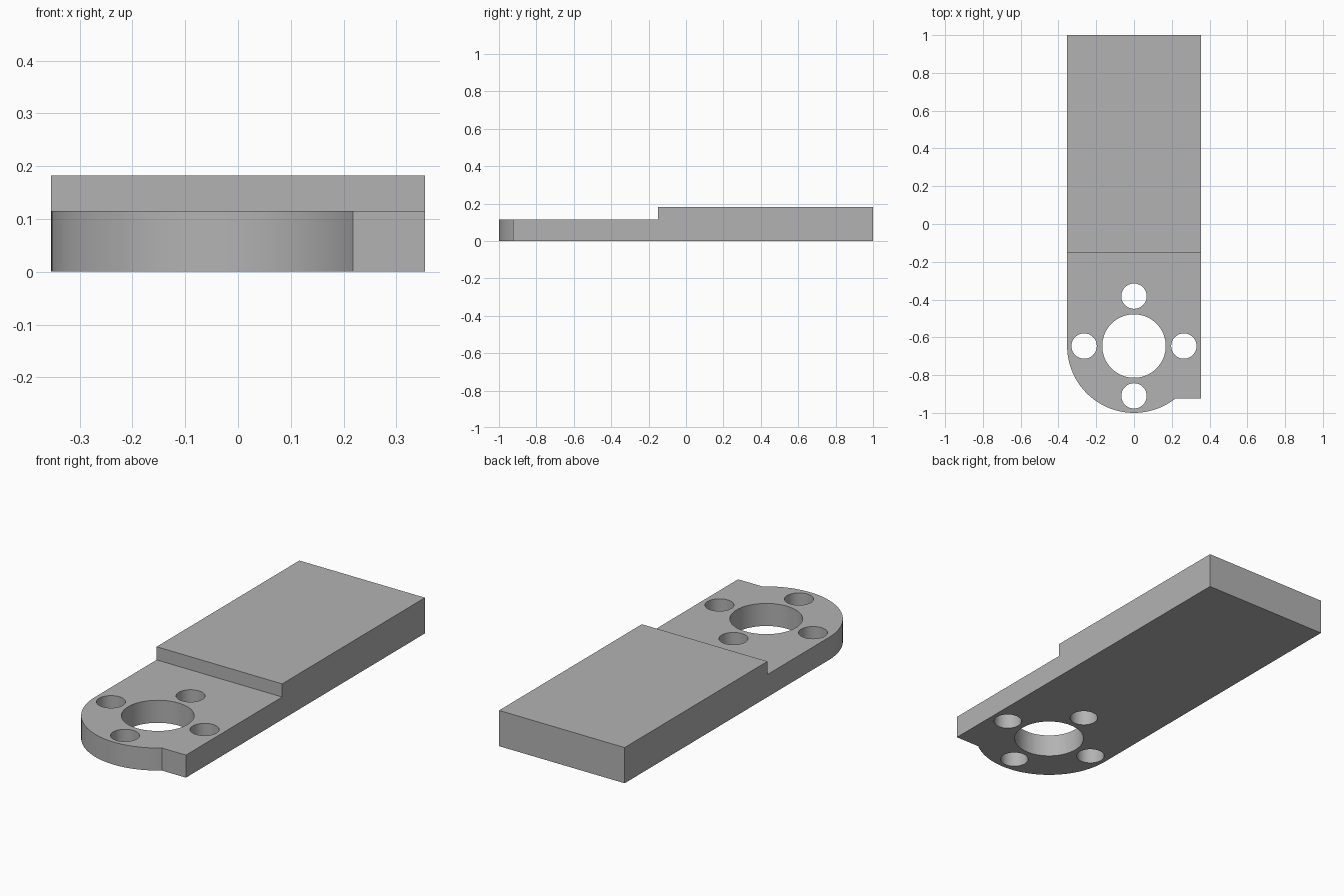
import bpy
import bmesh
from math import cos, sin, pi, acos, radians

cube = bpy.data.objects.get("Cube")
if cube:
    bpy.data.objects.remove(cube, do_unlink=True)

HALF_W = 0.354      # half width of the bar
HUB_Y = -0.646      # centre of the rounded end
LOW, HIGH = 0.115, 0.182
STEP_Y = -0.15
CORNER_Y = -0.925   # front edge of the square corner

grey = bpy.data.materials.new("plain grey")
grey.use_nodes = True
colour = (0.45, 0.45, 0.45, 1)
grey.diffuse_color = colour
grey.node_tree.nodes["Principled BSDF"].inputs["Base Color"].default_value = colour


def prism(name, outline, bottom, top):
    """Extrude a flat outline straight up into a solid."""
    bm = bmesh.new()
    face = bm.faces.new([bm.verts.new((x, y, bottom)) for x, y in outline])
    up = bmesh.ops.extrude_face_region(bm, geom=[face])["geom"]
    bmesh.ops.translate(bm, vec=(0, 0, top - bottom),
                        verts=[v for v in up if isinstance(v, bmesh.types.BMVert)])
    bmesh.ops.recalc_face_normals(bm, faces=bm.faces)
    mesh = bpy.data.meshes.new(name)
    bm.to_mesh(mesh)
    bm.free()
    mesh.materials.append(grey)
    obj = bpy.data.objects.new(name, mesh)
    bpy.context.collection.objects.link(obj)
    return obj


def arc(x, y, r, start, end, n):
    return [(x + r * cos(start + (end - start) * i / n),
             y + r * sin(start + (end - start) * i / n)) for i in range(n + 1)]


def cut(target, cutter):
    """Subtract the cutter and discard it."""
    mod = target.modifiers.new("cut", "BOOLEAN")
    mod.operation = "DIFFERENCE"
    mod.solver = "EXACT"
    mod.object = cutter
    bpy.ops.object.select_all(action="DESELECT")
    bpy.context.view_layer.objects.active = target
    target.select_set(True)
    bpy.ops.object.modifier_apply(modifier=mod.name)
    bpy.data.objects.remove(cutter, do_unlink=True)


# Bar with one rounded end that runs into a square corner
corner_angle = -acos((HUB_Y - CORNER_Y) / HALF_W)
round_end = arc(0, HUB_Y, HALF_W, pi, 1.5 * pi - corner_angle, 64)
outline = [(HALF_W, 1), (-HALF_W, 1)] + round_end + [(HALF_W, CORNER_Y)]
bar = prism("mounting_bar", outline, 0, HIGH)

# Lowered step
cut(bar, prism("step_cutter", [(-1, -2), (1, -2), (1, STEP_Y), (-1, STEP_Y)], LOW, 1))

# Centre bore and four bolt holes around it
holes = [(0, HUB_Y, 0.168)]
holes += [(0.264 * cos(i * pi / 2), HUB_Y + 0.264 * sin(i * pi / 2), 0.067)
          for i in range(4)]
for x, y, r in holes:
    cut(bar, prism("hole_cutter", arc(x, y, r, 0, 2 * pi, 64)[:-1], -1, 1))

bpy.ops.object.shade_smooth_by_angle(angle=radians(30))
